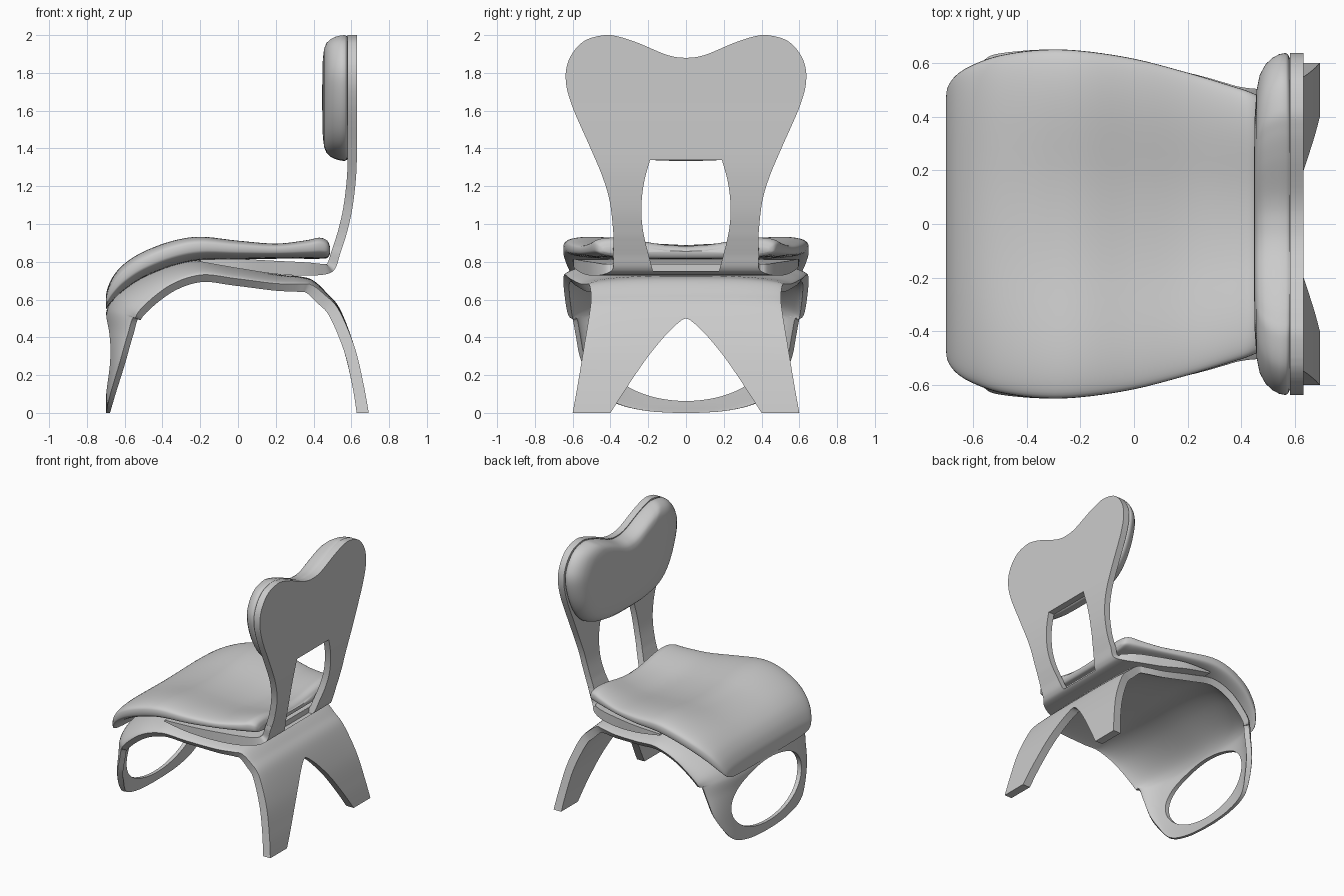
import bpy, bmesh, math

if "Cube" in bpy.data.objects:
    bpy.data.objects.remove(bpy.data.objects["Cube"])


def spline(pts, n):
    """Catmull-Rom samples through tuples of any length."""
    p = [pts[0]] + list(pts) + [pts[-1]]
    out = []
    for i in range(1, len(p) - 2):
        for j in range(n):
            t = j / n
            out.append(tuple(
                .5 * (2*b + (c-a)*t + (2*a-5*b+4*c-d)*t*t + (3*b-a-3*c+d)*t**3)
                for a, b, c, d in zip(*p[i-1:i+3])))
    return out + [tuple(pts[-1])]


def mirrored(half):
    """Mirror (y, z) points that start on the centre line."""
    return [(-y, z) for y, z in half[:0:-1]] + list(half)


def loft(name, rings):
    """Skin closed rings and cap both ends."""
    bm = bmesh.new()
    vs = [[bm.verts.new(c) for c in r] for r in rings]
    n = len(vs[0])
    for a, b in zip(vs, vs[1:]):
        for i in range(n):
            j = (i + 1) % n
            bm.faces.new((a[i], a[j], b[j], b[i]))
    bm.faces.new(vs[0])
    bm.faces.new(vs[-1])
    bmesh.ops.recalc_face_normals(bm, faces=bm.faces)
    me = bpy.data.meshes.new(name)
    bm.to_mesh(me)
    bm.free()
    ob = bpy.data.objects.new(name, me)
    bpy.context.collection.objects.link(ob)
    return ob


def prism(name, poly, x0, x1):
    ob = loft(name, [[(x, y, z) for y, z in poly] for x in (x0, x1)])
    ob.hide_render = True
    return ob


def bent_sheet(name, pts, side, n=8, m=48):
    """Bent plywood: points are (x, z, half width, thickness, edge curl)."""
    path = spline(pts, n)
    rings = []
    for i, (x, z, w, t, c) in enumerate(path):
        a, b = path[max(i-1, 0)], path[min(i+1, len(path)-1)]
        dx, dz = b[0]-a[0], b[1]-a[1]
        l = math.hypot(dx, dz)
        nx, nz = -dz/l*side, dx/l*side
        outer, inner = [], []
        for j in range(m + 1):
            v = math.sin((j/m - .5) * math.pi)
            curl = c * (1 - max(0, 1 - abs(v)**3)**.65)
            shrink = min(.8 * t, c * .5, w * .3)
            for row, d, y in ((outer, 0, v*w), (inner, t, v*(w-shrink))):
                o = curl + d
                row.append((x + nx*o, y, max(0, z + nz*o)))
        rings.append(outer + inner[::-1])
    return loft(name, rings)


def activate(ob):
    bpy.ops.object.select_all(action='DESELECT')
    ob.select_set(True)
    bpy.context.view_layer.objects.active = ob


def cut(ob, cutter, op='DIFFERENCE'):
    activate(ob)
    mod = ob.modifiers.new("cut", 'BOOLEAN')
    mod.operation, mod.solver, mod.object = op, 'EXACT', cutter
    bpy.ops.object.modifier_apply(modifier=mod.name)
    bpy.data.objects.remove(cutter)


def smooth(ob, deg=35):
    activate(ob)
    bpy.ops.object.shade_smooth_by_angle(angle=math.radians(deg))


# Base shell: front panel, seat support and back legs in one sheet
base = bent_sheet("base_shell", [
    (-.70, 0, .06, .022, 0), (-.70, .012, .22, .022, .004), (-.70, .05, .37, .025, .012),
    (-.70, .12, .46, .028, .03), (-.70, .27, .553, .03, .075), (-.70, .43, .587, .03, .12),
    (-.69, .56, .612, .03, .155), (-.60, .667, .632, .035, .145), (-.40, .772, .648, .038, .105),
    (-.20, .81, .645, .038, .08), (0, .775, .615, .038, .065), (.20, .735, .565, .038, .05),
    (.33, .722, .53, .042, .04), (.40, .70, .512, .05, .025), (.47, .635, .503, .058, .015),
    (.54, .55, .508, .06, .008), (.617, .35, .54, .06, 0), (.665, .15, .573, .06, 0),
    (.692, 0, .60, .063, 0)], -1)
hole = [(.42*math.cos(a*math.pi/32), .30 + .237*math.sin(a*math.pi/32)) for a in range(64)]
cut(base, prism("front_hole_cutter", hole, -1, -.45))
arch = spline([(0, .5), (.03, .485), (.1, .42), (.2, .3), (.3, .155), (.4, 0)], 6)
cut(base, prism("leg_arch_cutter", mirrored(arch + [(.46, -.1)]), .42, 1))
smooth(base)

# Backboard: plate under the seat that bends up into the back
board = bent_sheet("backboard", [
    (-.20, .80, .60, .012, 0), (0, .765, .59, .05, 0), (.20, .735, .54, .07, 0),
    (.36, .727, .49, .07, 0), (.47, .735, .43, .055, 0), (.515, .765, .386, .05, 0),
    (.54, .84, .386, .048, 0), (.56, .90, .386, .048, 0), (.578, .96, .42, .048, 0),
    (.605, 1.08, .70, .048, 0), (.625, 1.25, .70, .048, 0), (.63, 1.42, .70, .05, 0),
    (.63, 1.7, .70, .05, 0), (.63, 2.05, .70, .05, 0)], 1)
top = [(0, 1.88), (.1, 1.895), (.25, 1.957), (.35, 1.99), (.43, 2.0), (.54, 1.968),
       (.615, 1.88), (.637, 1.77)]
lower = [(.605, 1.63), (.505, 1.40), (.442, 1.25), (.404, 1.12), (.386, .97), (.383, .88)]
outline = spline(mirrored(top + lower), 8)
outline += [(1, .88), (1, .3), (-1, .3), (-1, .88)]
cut(board, prism("outline_cutter", outline, -1, 1), 'INTERSECT')
side = spline([(.19, 1.34), (.222, 1.22), (.236, 1.09), (.225, .95), (.175, .75)], 6)
window = side + [(-y, z) for y, z in reversed(side)]
cut(board, prism("window_cutter", window, .47, 1))
smooth(board)

# Back cushion: heart-shaped outline puffed towards the sitter
pad = spline(mirrored(top + [(.588, 1.6), (.5, 1.46), (.38, 1.378), (.2, 1.34), (0, 1.333)]), 8)[:-1]
steps = [(.96, .582), (.985, .574), (.998, .565), (.99, .54), (.967, .513), (.93, .489),
         (.87, .468), (.78, .456), (.62, .449), (.4, .447), (.2, .446)]
back = loft("back_cushion", [[(x, y*s, 1.67 + (z-1.67)*s) for y, z in pad] for s, x in steps])
smooth(back, 60)

# Seat cushion: lofted cross-sections (x, bottom, top, half width), dished in the middle
rings = []
for x, zb, zt, w in spline([
        (-.70, .55, .60, .46), (-.693, .555, .655, .51), (-.66, .595, .73, .555),
        (-.60, .65, .80, .592), (-.5, .715, .866, .627), (-.35, .775, .925, .648),
        (-.2, .807, .948, .645), (0, .812, .925, .615), (.2, .816, .908, .563),
        (.36, .816, .927, .515), (.43, .816, .942, .492), (.472, .82, .925, .47),
        (.487, .84, .885, .44)], 5):
    ring = []
    dip = .06 * min(1, max(0, (x + .7) / .4)) * min(1, (zt - zb) / .09)
    for i in range(72):
        a = i * math.tau / 72
        c, s = math.cos(a), math.sin(a)
        v = math.copysign(abs(c)**.6, c)
        z = (zb+zt)/2 + (zt-zb)/2 * math.copysign(abs(s)**.55, s)
        if s > 0:
            z -= dip * math.cos(v*math.pi/2)**2 * s
        ring.append((x, w*v, z))
    rings.append(ring)
seat = loft("seat_cushion", rings)
smooth(seat, 60)
